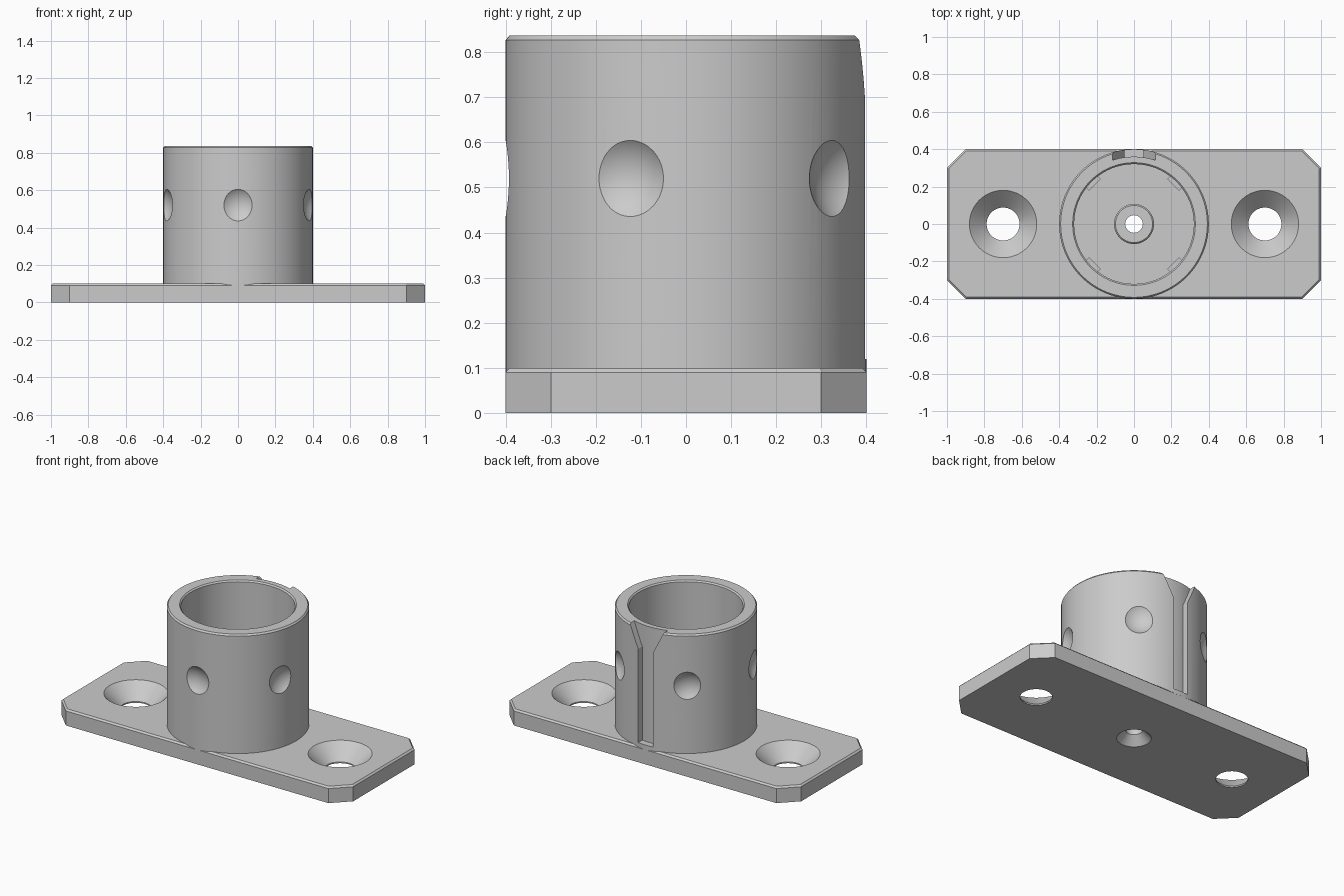
import bpy, bmesh, math
from mathutils import Matrix

if "Cube" in bpy.data.objects:
    bpy.data.objects.remove(bpy.data.objects["Cube"])

grey = bpy.data.materials.new("light_grey")
grey.diffuse_color = (0.6, 0.6, 0.6, 1)
grey.use_nodes = True
grey.node_tree.nodes["Principled BSDF"].inputs["Base Color"].default_value = grey.diffuse_color


def finish(name, bm):
    bmesh.ops.remove_doubles(bm, verts=bm.verts, dist=1e-5)
    bmesh.ops.recalc_face_normals(bm, faces=bm.faces)
    me = bpy.data.meshes.new(name)
    bm.to_mesh(me)
    bm.free()
    me.materials.append(grey)
    ob = bpy.data.objects.new(name, me)
    bpy.context.collection.objects.link(ob)
    return ob


def lathe(name, profile, x=0, n=128):
    """Solid turned around a vertical axis; profile starts and ends at r = 0."""
    bm = bmesh.new()
    rings = []
    for r, z in profile:
        if r == 0:
            rings.append([bm.verts.new((x, 0, z))] * n)
        else:
            rings.append([bm.verts.new((x + r * math.cos((i + .5) * math.tau / n),
                                        r * math.sin((i + .5) * math.tau / n), z))
                          for i in range(n)])
    for a, b in zip(rings, rings[1:]):
        for i in range(n):
            j = (i + 1) % n
            face = list(dict.fromkeys((a[i], a[j], b[j], b[i])))
            bm.faces.new(face)
    return finish(name, bm)


def loft(name, rings):
    """Closed solid through matching rings of points."""
    bm = bmesh.new()
    vs = [[bm.verts.new(p) for p in ring] for ring in rings]
    bm.faces.new(vs[0])
    bm.faces.new(vs[-1])
    for a, b in zip(vs, vs[1:]):
        for i in range(len(a)):
            j = (i + 1) % len(a)
            bm.faces.new((a[i], a[j], b[j], b[i]))
    return finish(name, bm)


def boolean(target, tool, operation="DIFFERENCE"):
    mod = target.modifiers.new("cut", "BOOLEAN")
    mod.operation = operation
    mod.solver = "EXACT"
    mod.object = tool
    bpy.context.view_layer.objects.active = target
    bpy.ops.object.modifier_apply(modifier=mod.name)
    bpy.data.objects.remove(tool)


def octagon(hx, hy, c, z):
    return [(hx, hy - c, z), (hx - c, hy, z), (c - hx, hy, z), (-hx, hy - c, z),
            (-hx, c - hy, z), (c - hx, -hy, z), (hx - c, -hy, z), (hx, c - hy, z)]


# Base plate with clipped corners and a chamfered top edge
body = loft("socket_mount", [octagon(1, .4, .1, 0), octagon(1, .4, .1, .09),
                             octagon(.99, .39, .094, .1)])

# Upright socket, chamfered at the rim
boolean(body, lathe("socket", [(0, .03), (.4, .03), (.4, .827), (.392, .837), (0, .837)]),
        "UNION")

# Socket bore, leaving a low chamfered boss on the floor
boolean(body, lathe("bore", [(0, .14), (.099, .14), (.107, .132), (.107, .1), (.32, .1),
                             (.32, .829), (.328, .837), (.328, .9), (0, .9)]))

# Centre screw hole, countersunk from below
boolean(body, lathe("screw_hole", [(0, -.1), (.095, -.1), (.095, 0), (.047, .05),
                                   (.047, .3), (0, .3)], n=64))

# Countersunk mounting holes
for x in (-.7, .7):
    boolean(body, lathe("mount_hole", [(0, -.1), (.088, -.1), (.088, .008), (.18, .1),
                                       (.18, .2), (0, .2)], x, 96))

# Five round dimples around the socket
for k in range(5):
    a = math.radians(-90 + 72 * k)
    bm = bmesh.new()
    bmesh.ops.create_uvsphere(bm, u_segments=64, v_segments=40, radius=.131,
                              matrix=Matrix.Translation((.5 * math.cos(a),
                                                         .5 * math.sin(a), .52)))
    boolean(body, finish("dimple", bm))

# Rear guide groove with a flared mouth and a curved floor
outline = [(-.05, .12), (.05, .12), (.05, .7), (.122, .85), (-.122, .85), (-.05, .7)]
groove = loft("groove", [[(x, y, z) for x, z in outline] for y in (.3, .5)])
boolean(groove, lathe("groove_core", [(0, 0), (.36, 0), (.36, 1), (0, 1)]))
boolean(body, groove)

# Four grip ribs low in the bore
for k in range(4):
    rot = Matrix.Rotation(math.radians(45 + 90 * k), 4, "Z")
    bm = bmesh.new()
    bmesh.ops.create_cube(bm, size=1, matrix=rot @ Matrix.Translation((.315, 0, .19))
                          @ Matrix.Diagonal((.04, .088, .22, 1)))
    boolean(body, finish("grip_rib", bm), "UNION")

bpy.ops.object.select_all(action="DESELECT")
body.select_set(True)
bpy.context.view_layer.objects.active = body
bpy.ops.object.shade_smooth_by_angle(angle=math.radians(25))
